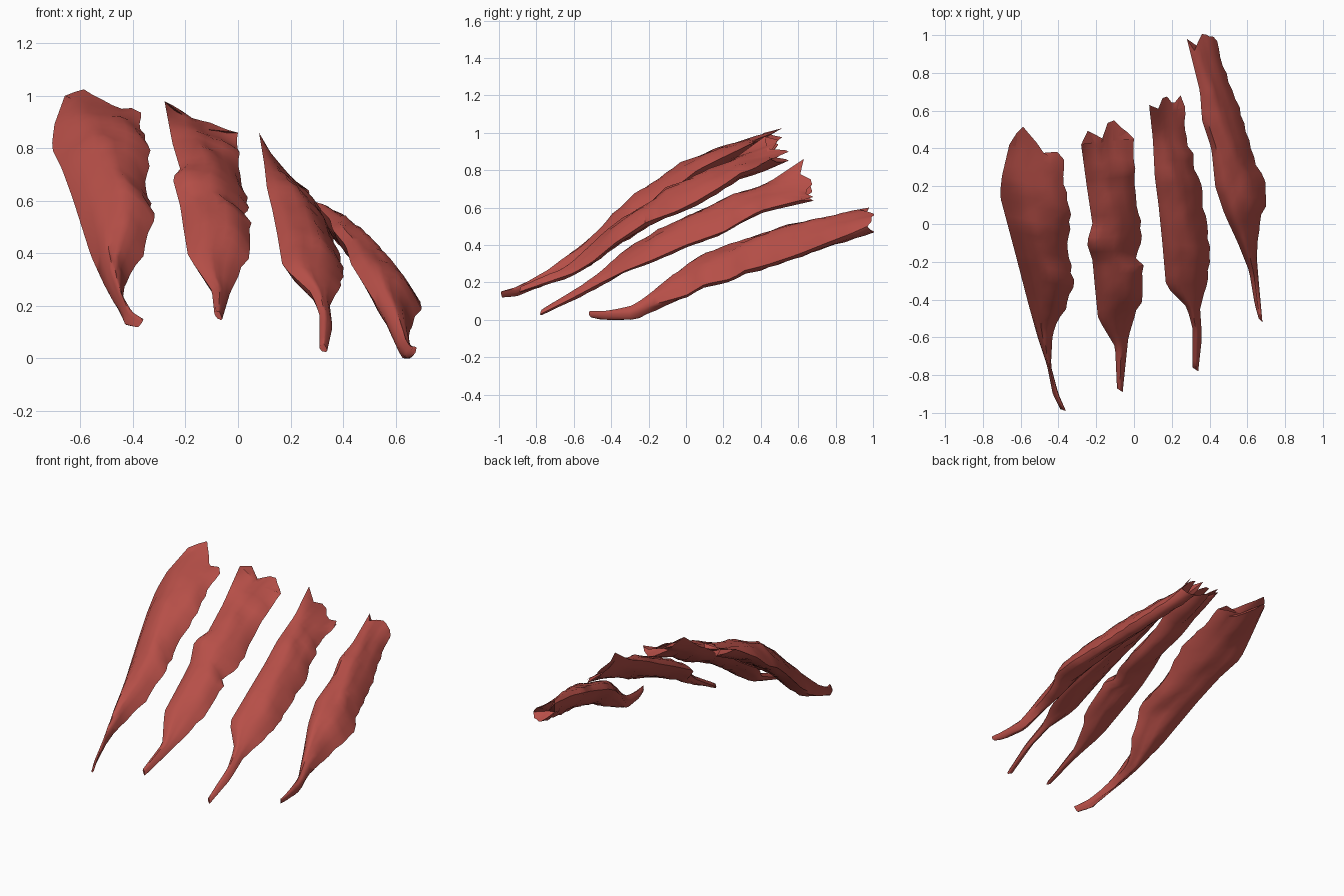
import bpy
import bmesh
import math
import random
from mathutils import Vector

random.seed(4)

default_cube = bpy.data.objects.get("Cube")
if default_cube:
    bpy.data.objects.remove(default_cube, do_unlink=True)

# One muscle red for every strip
red = bpy.data.materials.new("muscle_red")
red.use_nodes = True
red_colour = (0.47, 0.078, 0.064, 1)
red.diffuse_color = red_colour
shader = red.node_tree.nodes["Principled BSDF"]
shader.inputs["Base Color"].default_value = red_colour
shader.inputs["Roughness"].default_value = 0.7

LANES = 8
STATIONS = 34


def sample(points, position):
    """Linear interpolation in a list of (key, value...) tuples."""
    for first, second in zip(points, points[1:]):
        if position <= second[0]:
            break
    span = second[0] - first[0]
    factor = min(max((position - first[0]) / span, 0), 1)
    return [a + (b - a) * factor for a, b in zip(first, second)]


def edge_point(edge, t):
    """Point on an edge line given as (y, x, z), at a fraction of its length."""
    start, end = edge[0][0], edge[-1][0]
    y, x, z = sample(edge, start + (end - start) * t)
    return Vector((x, y, z))


def muscle_strip(name, right_edge, left_edge, crown, belly, frayed, rise):
    """Loft an arched, tapered strip between two edges, with a torn rear end."""
    bm = bmesh.new()
    rings = []
    phase = random.uniform(0, math.pi)
    for station in range(STATIONS + 1):
        t = station / STATIONS
        a, b = edge_point(right_edge, t), edge_point(left_edge, t)
        height, depth = sample(crown, t)[1], sample(belly, t)[1]
        tear = max(0, (t - 0.88) / 0.12)
        ring = []
        # Upper side runs across, lower side runs back
        lanes = [(i, 1) for i in range(LANES + 1)]
        lanes += [(i, -1) for i in range(LANES - 1, 0, -1)]
        for lane, side in lanes:
            s = lane / LANES
            arch = math.sin(math.pi * s) ** 0.68
            point = a.lerp(b, s)
            point.z += (height if side > 0 else -depth) * arch
            # Slanting fibre folds and small irregularities
            fold = math.sin(s * math.tau * 2 + t * 11 + phase)
            rough = 0.05 * fold + random.uniform(-0.04, 0.04)
            point.z += rough * (height + depth) * arch
            # Uneven margin along the broad part
            if lane == LANES and 0.3 < t < 0.95:
                point.x += random.uniform(-0.008, 0.008)
            shift = tear * frayed[lane]
            point.y += shift
            point.z = max(point.z + shift * rise, 0)
            ring.append(bm.verts.new(point))
        rings.append(ring)

    count = len(rings[0])
    for near, far in zip(rings, rings[1:]):
        for i in range(count):
            j = (i + 1) % count
            bm.faces.new((near[i], near[j], far[j], far[i]))
    bm.faces.new(rings[0])

    # Hollow in the torn end
    end = rings[-1]
    middle = sum((v.co for v in end), Vector()) / count
    pit = bm.verts.new(middle + Vector((0, -0.05, -0.02)))
    for i in range(count):
        bm.faces.new((end[i], end[(i + 1) % count], pit))
    bmesh.ops.recalc_face_normals(bm, faces=bm.faces)

    mesh = bpy.data.meshes.new(name)
    bm.to_mesh(mesh)
    bm.free()
    mesh.materials.append(red)
    strip = bpy.data.objects.new(name, mesh)
    bpy.context.collection.objects.link(strip)
    bpy.ops.object.select_all(action="DESELECT")
    strip.select_set(True)
    bpy.context.view_layer.objects.active = strip
    bpy.ops.object.shade_smooth_by_angle(angle=math.radians(50))


# Edge lines run from the thin front tendon to the rear, as (y, x, z)
muscle_strip(
    "outer_right_strip",
    [(-.98, -.39, .12), (-.9, -.43, .13), (-.75, -.46, .2), (-.6, -.51, .28),
     (-.42, -.56, .39), (-.15, -.63, .61), (0, -.67, .72), (.15, -.71, .8),
     (.25, -.7, .89), (.42, -.66, 1)],
    [(-.99, -.36, .15), (-.9, -.4, .17), (-.75, -.44, .22), (-.56, -.43, .29),
     (-.44, -.36, .4), (-.32, -.32, .54), (-.2, -.34, .6), (-.08, -.35, .69),
     (.06, -.33, .8), (.2, -.37, .87), (.32, -.37, .93)],
    [(0, .01), (.15, .04), (.4, .13), (.7, .12), (.85, .08), (1, 0)],
    [(0, .01), (.3, .03), (1, .06)],
    [0, .07, .12, .09, .06, .02, .01, .05, .02], .33)

muscle_strip(
    "inner_right_strip",
    [(-.87, -.09, .17), (-.65, -.1, .26), (-.5, -.19, .39), (-.3, -.21, .51),
     (-.19, -.22, .58), (-.1, -.25, .69), (0, -.22, .72), (.2, -.25, .82),
     (.42, -.28, .98)],
    [(-.89, -.06, .15), (-.6, -.03, .25), (-.5, 0, .31), (-.38, .05, .41),
     (-.2, .05, .53), (-.19, .01, .53), (-.05, .04, .58), (.05, .03, .63),
     (.2, 0, .72), (.3, .01, .79), (.35, -.01, .8), (.45, 0, .86)],
    [(0, .02), (.2, .03), (.4, .08), (.75, .07), (.9, .02), (1, -.02)],
    [(0, .01), (.3, .04), (1, .07)],
    [0, .07, .04, 0, .1, .11, .07, .04, 0], .1)

muscle_strip(
    "inner_left_strip",
    [(-.76, .31, .04), (-.55, .31, .17), (-.44, .28, .25), (-.33, .17, .35),
     (-.1, .15, .47), (.1, .13, .57), (.25, .11, .65), (.45, .1, .74),
     (.63, .08, .86)],
    [(-.78, .34, .03), (-.6, .36, .12), (-.45, .35, .2), (-.33, .38, .26),
     (-.18, .41, .32), (0, .38, .4), (.2, .36, .47), (.3, .32, .53),
     (.39, .31, .58), (.42, .28, .59), (.62, .27, .64)],
    [(0, .02), (.2, .03), (.45, .08), (.72, .08), (.85, .03), (1, -.03)],
    [(0, .01), (.3, .04), (1, .07)],
    [0, -.04, -.02, .04, .05, .02, .02, .06, 0], .1)

muscle_strip(
    "outer_left_strip",
    [(-.5, .66, .03), (-.43, .64, .01), (-.25, .61, .04), (-.1, .55, .17),
     (.05, .48, .28), (.2, .43, .36), (.4, .41, .43), (.55, .36, .49),
     (.7, .35, .53), (.98, .28, .6)],
    [(-.52, .68, .04), (-.3, .66, .03), (-.18, .65, .08), (0, .66, .13),
     (.1, .7, .19), (.25, .69, .22), (.3, .64, .26), (.42, .62, .29),
     (.6, .56, .35), (.75, .5, .41), (.88, .46, .46), (.97, .44, .5)],
    [(0, .01), (.15, .04), (.35, .09), (.7, .08), (1, .02)],
    [(0, .02), (.3, .05), (1, .08)],
    [0, -.03, -.06, -.01, .03, .03, .02, .02, 0], .1)
